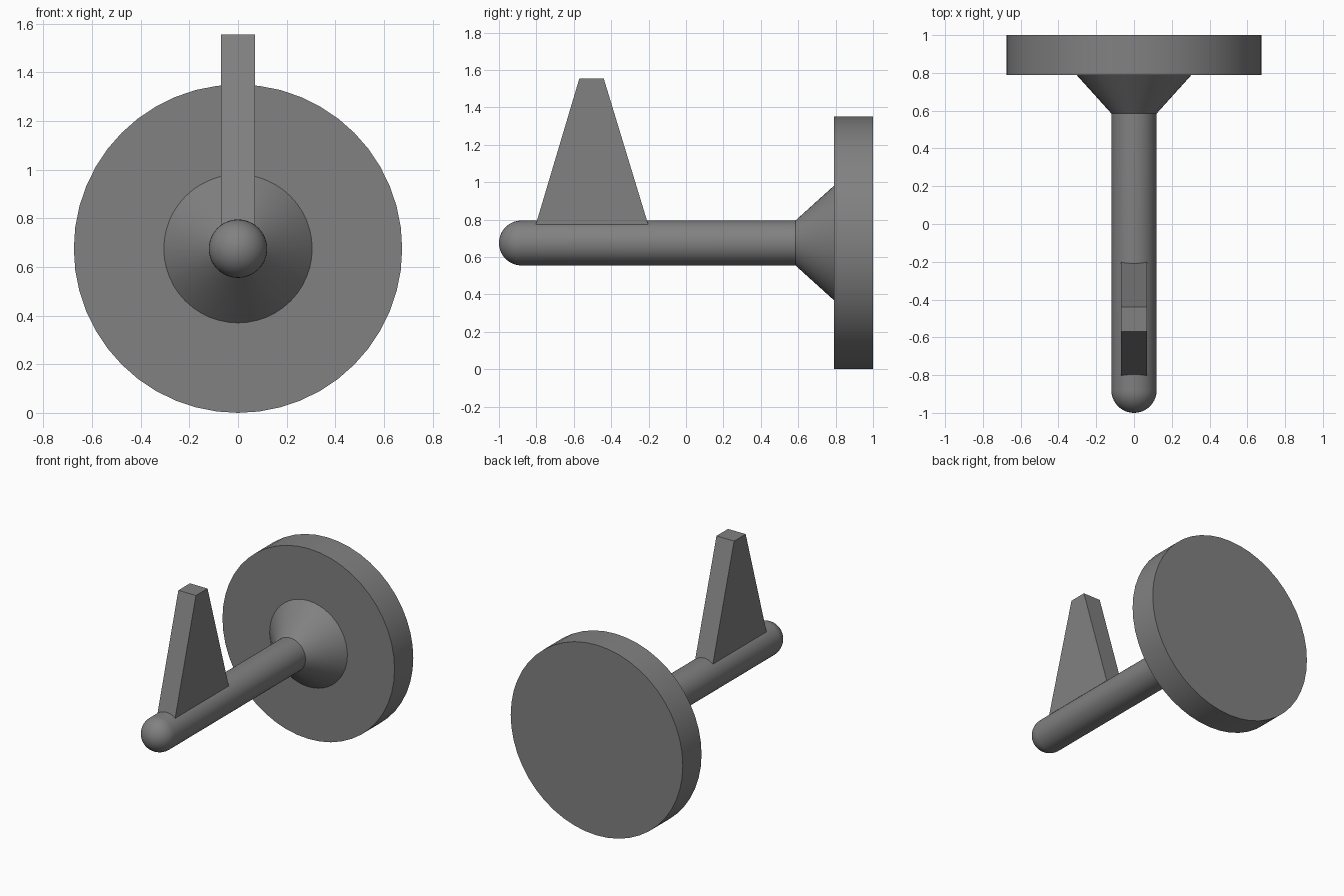
import bpy, bmesh
from math import sin, cos, pi, radians

if "Cube" in bpy.data.objects:
    bpy.data.objects.remove(bpy.data.objects["Cube"])

CZ = 0.675   # height of the hook axis
R = 0.12     # arm radius

# Dark grey finish shared by all parts
dark = bpy.data.materials.new("dark_grey")
dark.diffuse_color = (0.22, 0.22, 0.22, 1)
dark.use_nodes = True
dark.node_tree.nodes["Principled BSDF"].inputs["Base Color"].default_value = dark.diffuse_color


def finish(name, bm, smooth=True):
    bmesh.ops.recalc_face_normals(bm, faces=bm.faces)
    me = bpy.data.meshes.new(name)
    bm.to_mesh(me)
    bm.free()
    me.materials.append(dark)
    ob = bpy.data.objects.new(name, me)
    bpy.context.collection.objects.link(ob)
    if smooth:
        bpy.ops.object.select_all(action='DESELECT')
        ob.select_set(True)
        bpy.context.view_layer.objects.active = ob
        bpy.ops.object.shade_smooth_by_angle(angle=radians(30))
    return ob


def lathe(name, profile, steps=48):
    """Spin (radius, y) points around the horizontal axis of the hook."""
    bm = bmesh.new()
    rings = []
    for r, y in profile:
        if r < 1e-6:
            rings.append([bm.verts.new((0, y, CZ))] * steps)
        else:
            rings.append([bm.verts.new((r * sin(2 * pi * i / steps), y,
                                        CZ + r * cos(2 * pi * i / steps)))
                          for i in range(steps)])
    for a, b in zip(rings, rings[1:]):
        for i in range(steps):
            j = (i + 1) % steps
            bm.faces.new(list(dict.fromkeys((a[i], a[j], b[j], b[i]))))
    # flat caps on open ends
    for ring in (rings[0], rings[-1]):
        if ring[0] is not ring[1]:
            bm.faces.new(ring)
    return finish(name, bm)


# Round wall plate
lathe("wall_plate", [(0.675, 0.79), (0.675, 1.0)])

# Arm with domed tip and flared root
dome = [(R * sin(t * pi / 20), -1 + R - R * cos(t * pi / 20)) for t in range(11)]
lathe("arm", dome + [(R, 0.585), (0.305, 0.79)])

# Upright tapered stop, base sunk into the arm
bm = bmesh.new()
outline = [(-0.81, 0.75), (-0.195, 0.75), (-0.44, 1.555), (-0.57, 1.555)]
left, right = [[bm.verts.new((x, y, z)) for y, z in outline] for x in (-0.069, 0.069)]
bm.faces.new(left)
bm.faces.new(right)
for i in range(4):
    j = (i + 1) % 4
    bm.faces.new((left[i], left[j], right[j], right[i]))
finish("upright_stop", bm, smooth=False)
